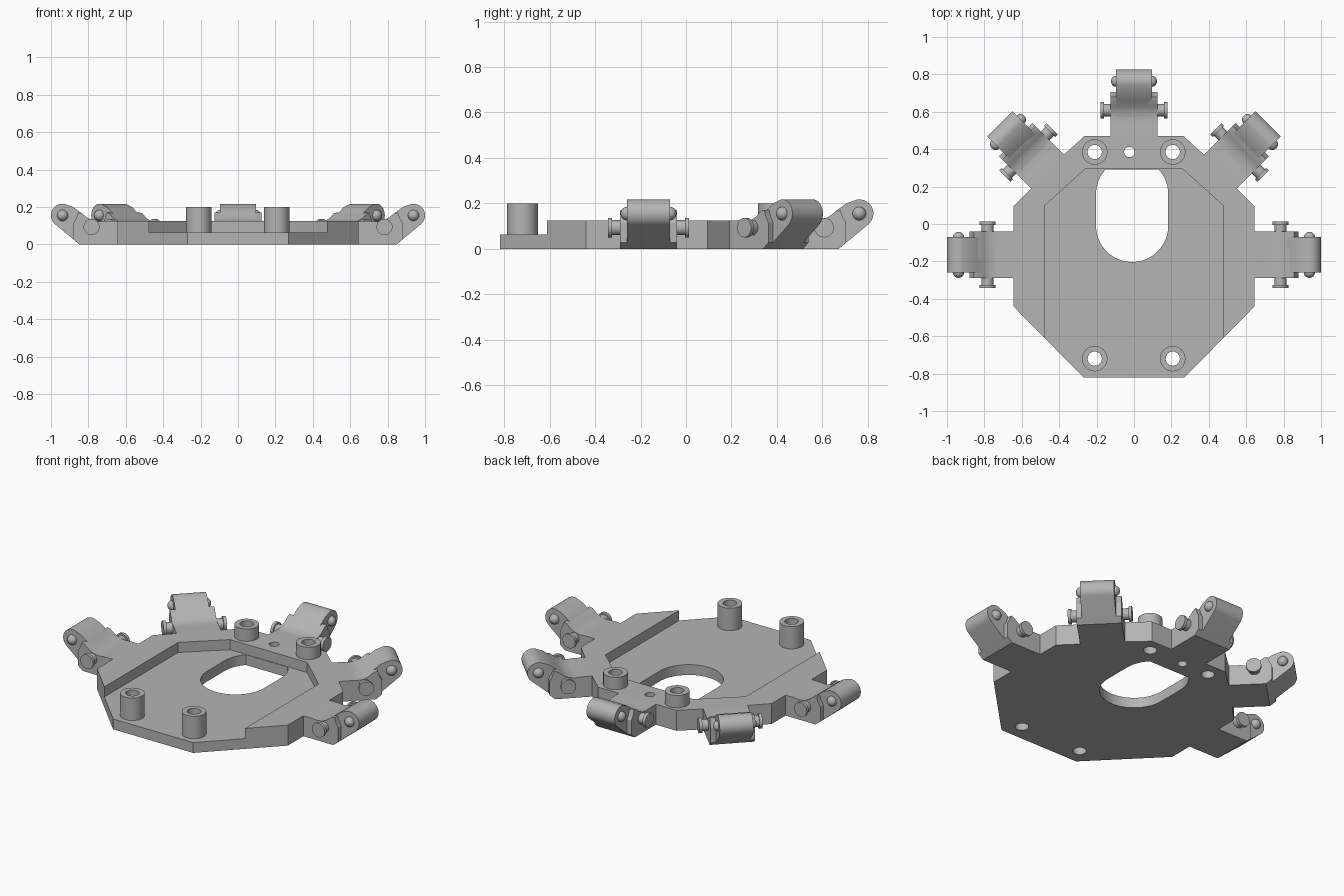
import bpy, bmesh
from math import cos, sin, pi, radians
from mathutils import Matrix, Vector

cube = bpy.data.objects.get("Cube")
if cube:
    bpy.data.objects.remove(cube, do_unlink=True)

grey = bpy.data.materials.new("plain grey")
grey.use_nodes = True
COLOUR = (0.46, 0.46, 0.46, 1)
grey.diffuse_color = COLOUR
grey.node_tree.nodes["Principled BSDF"].inputs["Base Color"].default_value = COLOUR


def finish(name, bm, matrix=Matrix()):
    """Turn a bmesh into a grey object with smooth curves and sharp edges."""
    bmesh.ops.recalc_face_normals(bm, faces=bm.faces)
    mesh = bpy.data.meshes.new(name)
    bm.to_mesh(mesh)
    bm.free()
    mesh.transform(matrix)
    mesh.materials.append(grey)
    obj = bpy.data.objects.new(name, mesh)
    bpy.context.collection.objects.link(obj)
    smooth(obj)
    return obj


def smooth(obj):
    bpy.ops.object.select_all(action='DESELECT')
    obj.select_set(True)
    bpy.context.view_layer.objects.active = obj
    bpy.ops.object.shade_smooth_by_angle(angle=radians(30))


def prism(name, outline, low, high, matrix=Matrix()):
    """Extrude a flat outline from low to high along local z."""
    bm = bmesh.new()
    face = bm.faces.new([bm.verts.new((x, y, low)) for x, y in outline])
    out = bmesh.ops.extrude_face_region(bm, geom=[face])
    top = [v for v in out["geom"] if isinstance(v, bmesh.types.BMVert)]
    bmesh.ops.translate(bm, verts=top, vec=(0, 0, high - low))
    return finish(name, bm, matrix)


def arc(cx, cy, r, start, end, steps=16):
    angles = [radians(start + (end - start) * i / steps) for i in range(steps + 1)]
    return [(cx + r * cos(a), cy + r * sin(a)) for a in angles]


def disc(cx, cy, r, steps=32):
    return arc(cx, cy, r, 0, 360, steps)[:-1]


def mirrored(half):
    """Close an outline whose right half is listed front to back."""
    return half + [(-x, y) for x, y in reversed(half)]


def cut(obj, cutters):
    for c in cutters:
        mod = obj.modifiers.new("cut", 'BOOLEAN')
        mod.operation, mod.solver, mod.object = 'DIFFERENCE', 'EXACT', c
    depsgraph = bpy.context.evaluated_depsgraph_get()
    mesh = bpy.data.meshes.new_from_object(obj.evaluated_get(depsgraph))
    obj.modifiers.clear()
    obj.data = mesh
    smooth(obj)


# Base plate with a shallow tray open to the front
RIM, FLOOR = 0.125, 0.063
plate = prism("base_plate", mirrored([
    (0.27, -0.82), (0.645, -0.44), (0.645, 0.095), (0.55, 0.19),
    (0.375, 0.37), (0.265, 0.47)]), 0, RIM)
tray = prism("tray_cutter", mirrored([
    (0.475, -1), (0.475, 0.1), (0.26, 0.295)]), FLOOR, 0.3)

# Central opening: round ends, the back one cut flat
opening = prism("opening_cutter",
                arc(-0.01, -0.01, 0.193, 180, 360, 32)
                + arc(-0.01, 0.16, 0.193, 0, 43)
                + arc(-0.01, 0.16, 0.193, 137, 180), -0.1, 0.3)
small_hole = prism("small_hole_cutter", disc(-0.025, 0.385, 0.028), -0.1, 0.3)

# Four hollow standoffs
cutters = [tray, opening, small_hole]
for side, x in (("right", -0.21), ("left", 0.207)):
    for end, y, base in (("front", -0.72, FLOOR), ("back", 0.385, RIM)):
        bore = prism("bore_cutter", disc(x, y, 0.038), -0.1, 0.3)
        standoff = prism(f"{end}_{side}_standoff", disc(x, y, 0.068), base - 0.01, 0.2)
        cut(standoff, [bore])
        cutters.append(bore)
cut(plate, cutters)
for c in cutters:
    bpy.data.objects.remove(c, do_unlink=True)

# Arm side profiles: local x runs outward, local y is up
HEAD = (0.298, 0.155)
slope = [(0.06, RIM), (0.10, 0.122), (0.135, 0.127), (0.165, 0.142), (0.195, 0.166)]
wide_profile = [(-0.01, 0), (0.208, 0), (0.24, 0.027), (0.24, 0.115),
                (0.225, 0.14), (0.215, 0.17)] + slope[::-1] + [(-0.01, RIM)]
neck_profile = ([(0.1, 0), (0.208, 0)] + arc(*HEAD, 0.062, -50, 105, 24)
                + [(0.24, 0.199)] + slope[:0:-1])


def lathe(name, profile, matrix):
    """Spin (radius, height) points about local z."""
    bm = bmesh.new()
    verts = [bm.verts.new((r, 0, h)) for r, h in profile]
    edges = [bm.edges.new(pair) for pair in zip(verts, verts[1:])]
    bmesh.ops.spin(bm, geom=verts + edges, cent=(0, 0, 0), axis=(0, 0, 1),
                   angle=2 * pi, steps=28)
    bmesh.ops.remove_doubles(bm, verts=bm.verts, dist=0.0001)
    return finish(name, bm, matrix)


def arm(name, x, y, degrees):
    place = Matrix.Translation((x, y, 0)) @ Matrix.Rotation(radians(degrees), 4, 'Z')
    across = place @ Matrix.Rotation(pi / 2, 4, 'X')
    prism(name + "_arm", wide_profile, -0.125, 0.125, across)
    prism(name + "_hinge_neck", neck_profile, -0.095, 0.095, across)
    # Cross pin with a flange at each end
    lathe(name + "_cross_pin", [
        (0, -0.178), (0.043, -0.178), (0.043, -0.16), (0.033, -0.16),
        (0.033, 0.16), (0.043, 0.16), (0.043, 0.178), (0, 0.178)],
        across @ Matrix.Translation((0.143, 0.093, 0)))
    # Hinge bolt with domed ends
    dome = arc(0, 0.093, 0.03, 0, 90, 8)
    bolt = [(r, -h) for r, h in reversed(dome)] + dome
    bolt[0], bolt[-1] = (0, bolt[0][1]), (0, bolt[-1][1])
    lathe(name + "_hinge_bolt", bolt, across @ Matrix.Translation((*HEAD, 0)))


# Five arms around the plate
arm("back", 0, 0.465, 90)
for side, s in (("left", 1), ("right", -1)):
    arm(side, s * 0.64, -0.165, 90 - s * 90)
    arm("back_" + side, s * 0.463, 0.281, 90 - s * 45)
